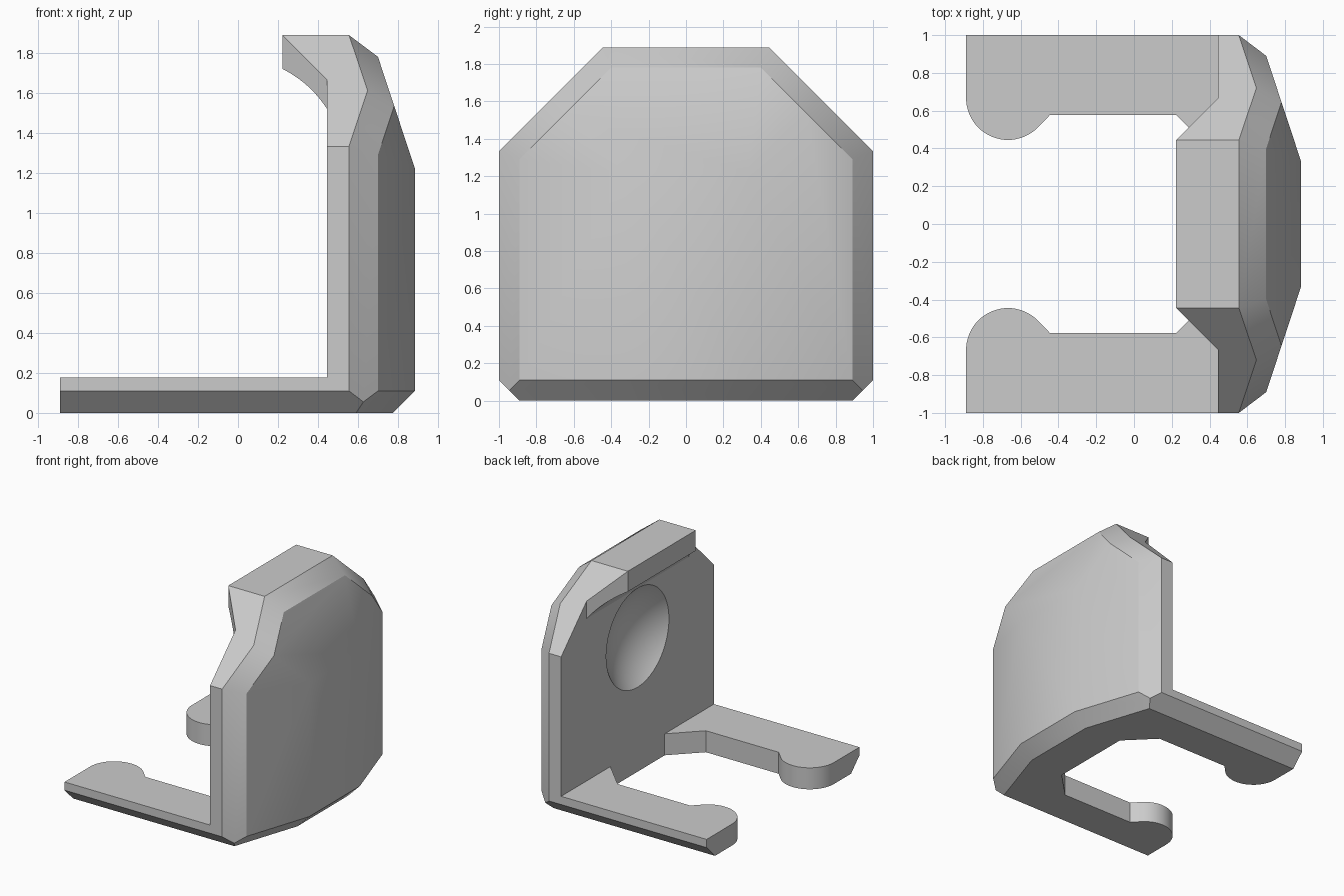
import bpy, bmesh, math
from mathutils import Vector

cube = bpy.data.objects.get("Cube")
if cube:
    bpy.data.objects.remove(cube, do_unlink=True)

grey = bpy.data.materials.new("light_grey")
grey.use_nodes = True
GREY = (0.6, 0.6, 0.6, 1)
grey.diffuse_color = GREY
grey.node_tree.nodes["Principled BSDF"].inputs["Base Color"].default_value = GREY

WALL_X, TOP, LIP_X = 0.444, 1.889, 0.222
BEVEL = 0.11


def make_object(name, bm):
    bmesh.ops.recalc_face_normals(bm, faces=bm.faces)
    mesh = bpy.data.meshes.new(name)
    bm.to_mesh(mesh)
    bm.free()
    mesh.materials.append(grey)
    obj = bpy.data.objects.new(name, mesh)
    bpy.context.collection.objects.link(obj)
    return obj


def activate(obj):
    bpy.ops.object.select_all(action='DESELECT')
    obj.select_set(True)
    bpy.context.view_layer.objects.active = obj


def smooth(obj):
    activate(obj)
    bpy.ops.object.shade_smooth_by_angle(angle=math.radians(30))


def extrude(points, direction):
    bm = bmesh.new()
    face = bm.faces.new([bm.verts.new(p) for p in points])
    geom = bmesh.ops.extrude_face_region(bm, geom=[face])["geom"]
    verts = [g for g in geom if isinstance(g, bmesh.types.BMVert)]
    bmesh.ops.translate(bm, verts=verts, vec=direction)
    return bm


def slice_off(bm, point, normal):
    # Remove everything on the normal side and cap the cut
    geom = bm.verts[:] + bm.edges[:] + bm.faces[:]
    cut = bmesh.ops.bisect_plane(bm, geom=geom, plane_co=point, plane_no=normal, clear_outer=True)
    edges = [g for g in cut["geom_cut"] if isinstance(g, bmesh.types.BMEdge)]
    bmesh.ops.holes_fill(bm, edges=edges)


# Back wall: symmetric convex solid with clipped top corners and sloped outer sides
half_points = [
    (WALL_X, 1, BEVEL), (WALL_X, 1, 1.333), (WALL_X, 0.444, TOP), (WALL_X, 0.89, 0),
    (0.555, 1, BEVEL), (0.555, 1, 1.333), (0.648, 0.72, 1.613), (0.555, 0.444, TOP),
    (0.7, 0.89, BEVEL), (0.7, 0.89, 1.29), (0.781, 0.645, 1.535), (0.7, 0.4, 1.78),
    (0.885, 0.33, BEVEL), (0.885, 0.33, 1.22),
    (0.627, 0.945, 0.055), (0.59, 0.89, 0), (0.775, 0.33, 0),
]
bm = bmesh.new()
for x, y, z in half_points:
    for side in (-1, 1):
        bm.verts.new((x, side * y, z))
bmesh.ops.convex_hull(bm, input=bm.verts)
bmesh.ops.dissolve_limit(bm, angle_limit=0.03, verts=bm.verts, edges=bm.edges)
wall = make_object("back_wall", bm)

# Round hollow in the inner face of the wall
bpy.ops.mesh.primitive_uv_sphere_add(segments=64, ring_count=48, radius=0.605,
                                     location=(0, 0, 1.11), rotation=(0, math.pi / 2, 0))
ball = bpy.context.object
ball.name = "hollow_cutter"
ball.hide_render = True
ball.data.materials.append(grey)
hollow = wall.modifiers.new("hollow", 'BOOLEAN')
hollow.operation = 'DIFFERENCE'
hollow.solver = 'EXACT'
hollow.object = ball
activate(wall)
bpy.ops.object.modifier_apply(modifier="hollow")
bpy.data.objects.remove(ball, do_unlink=True)
smooth(wall)

# Overhanging lip: curved underside, ends mitred to follow the clipped corners
a, b = Vector((LIP_X, 1.72)), Vector((WALL_X, 1.522))
bulge = Vector((0.66, 0.75)) * 0.02
profile = [(WALL_X, TOP), (LIP_X, TOP)]
for i in range(13):
    t = i / 12
    profile.append(tuple(a.lerp(b, t) + bulge * 4 * t * (1 - t)))
bm = extrude([(x, -1, z) for x, z in profile], (0, 2, 0))
for side in (-1, 1):
    slice_off(bm, (0, side * 0.444, TOP), (0, side, 1))
    slice_off(bm, (LIP_X, side * 0.444, 0), (-1, side, 0))
smooth(make_object("top_lip", bm))

# Two floor arms with rounded inner tips, a gusset at the wall and a bevelled lower edge
for name, side in (("front_arm", -1), ("back_arm", 1)):
    outline = [(-0.889, 1)]
    for i in range(25):
        angle = math.radians(180 + 135 * i / 24)
        outline.append((-0.667 + 0.222 * math.cos(angle), 0.667 + 0.222 * math.sin(angle)))
    outline += [(-0.444, 0.578), (LIP_X, 0.578), (WALL_X, 0.356), (WALL_X, 1)]
    bm = extrude([(x, side * y, 0) for x, y in outline], (0, 0, 0.178))
    slice_off(bm, (0, side, BEVEL), (0, side, -1))
    smooth(make_object(name, bm))
